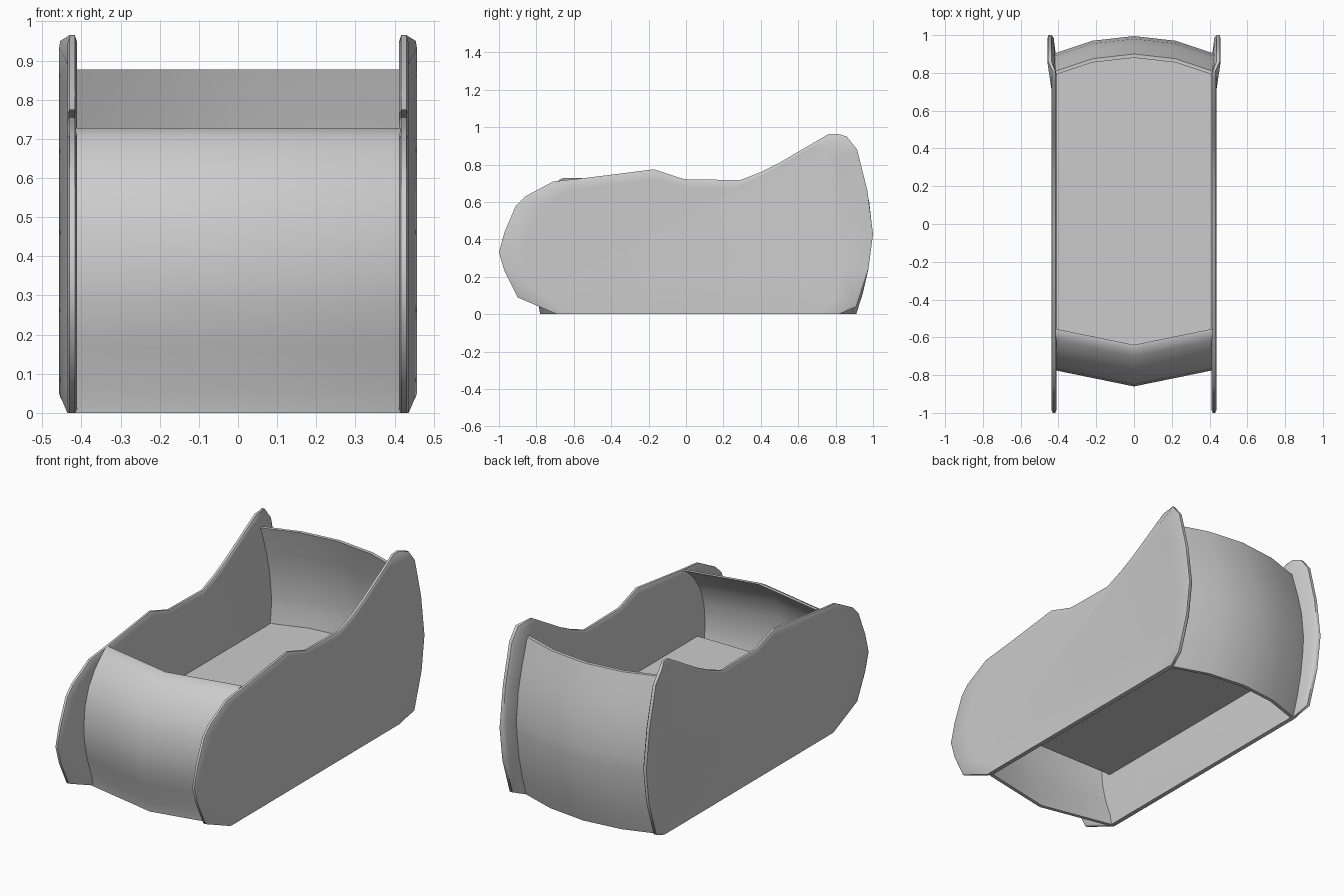
import bpy, bmesh

if "Cube" in bpy.data.objects:
    bpy.data.objects.remove(bpy.data.objects["Cube"])


def make(name, bm):
    bmesh.ops.recalc_face_normals(bm, faces=bm.faces)
    me = bpy.data.meshes.new(name)
    bm.to_mesh(me)
    bm.free()
    ob = bpy.data.objects.new(name, me)
    bpy.context.collection.objects.link(ob)
    bpy.ops.object.select_all(action='DESELECT')
    ob.select_set(True)
    bpy.context.view_layer.objects.active = ob
    bpy.ops.object.shade_smooth_by_angle(angle=0.9)
    return ob


def loft(name, rings, closed):
    """Bridge equal-length rings of points; cap both ends when closed."""
    bm = bmesh.new()
    rows = [[bm.verts.new(p) for p in r] for r in rings]
    n = len(rows[0])
    for a, b in zip(rows, rows[1:]):
        for i in range(n):
            j = (i + 1) % n
            bm.faces.new((a[i], a[j], b[j], b[i]))
    if closed:
        bm.faces.new(rows[0])
        bm.faces.new(rows[-1])
    return make(name, bm)


# Side panels: rounded outline, flared outward along the rear edge
outline = [(-.69, 0), (.82, 0), (.91, .04), (.975, .24), (1, .43), (.97, .66),
           (.915, .88), (.86, .95), (.81, .965), (.76, .962), (.5, .81),
           (.40, .76), (.29, .717), (-.01, .722), (-.17, .775), (-.55, .727),
           (-.71, .71), (-.86, .63), (-.91, .58), (-.97, .44), (-1, .33),
           (-.97, .23), (-.9, .09)]


def side_ring(x, sy, sz, flare, side):
    ring = []
    for y, z in outline:
        f = flare if y > .84 else 0
        zz = z if z == 0 else .35 + (z - .35) * sz
        ring.append((side * (x + f), y * sy, zz))
    return ring


for side, label in ((-1, "left"), (1, "right")):
    loft(label + "_side_panel", [
        side_ring(.411, .87, .88, 0, side),
        side_ring(.411, .985, .97, .014, side),
        side_ring(.417, 1, 1, .02, side),
        side_ring(.430, 1, 1, .024, side),
        side_ring(.436, .985, .97, .021, side),
        side_ring(.436, .87, .88, 0, side)], True)


# Front and back panels: vertical profile swept along a shallow bow
def bowed_panel(name, profile, bow, inward):
    outer = list(profile)
    inner = [(y + inward, z) for y, z in reversed(profile)]
    rings = [[(x, y + dy, z) for y, z in outer + inner] for x, dy in bow]
    return loft(name, rings, True)


bowed_panel("front_panel",
            [(-.78, 0), (-.79, .06), (-.83, .17), (-.855, .28), (-.86, .36),
             (-.85, .47), (-.815, .57), (-.76, .65), (-.70, .705), (-.66, .728)],
            [(-.415, .085), (0, 0), (.415, .085)], .02)
back_bow = [(-.415, -.09), (-.22, -.025), (0, 0), (.22, -.025), (.415, -.09)]
bowed_panel("back_panel",
            [(.91, 0), (.945, .11), (.975, .24), (.993, .38), (.995, .46),
             (.98, .60), (.95, .72), (.90, .877)],
            back_bow, -.02)

# Floor: flat sheet, straight at the front, bowed to meet the back panel
bm = bmesh.new()
pts = [(-.415, -.69), (.415, -.69)] + [(x, .965 + dy) for x, dy in reversed(back_bow)]
bm.faces.new([bm.verts.new((x, y, .31)) for x, y in pts])
make("floor", bm)
